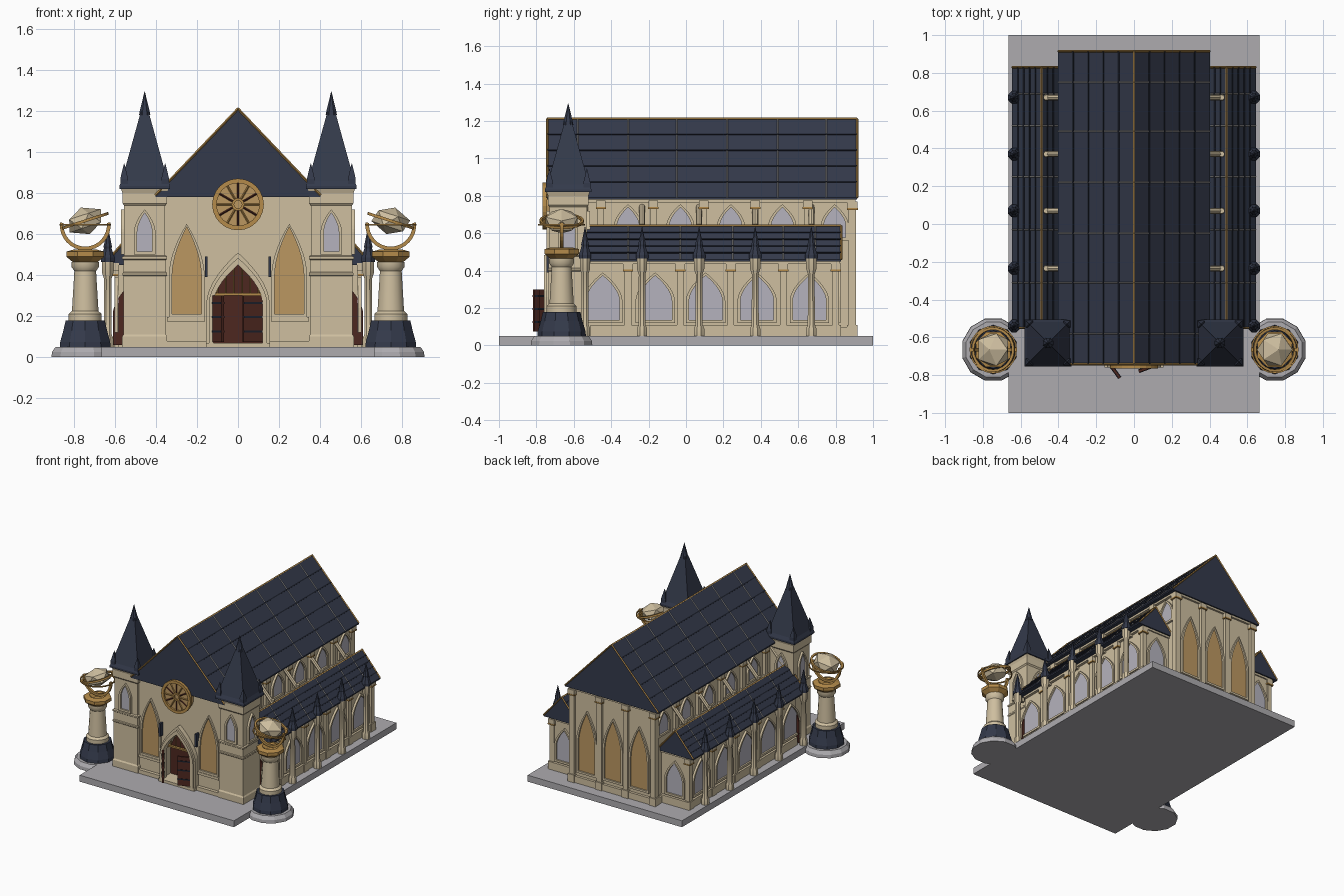
import bpy, bmesh, math
from mathutils import Vector, Matrix

cube = bpy.data.objects.get("Cube")
if cube:
    bpy.data.objects.remove(cube)


def material(name, r, g, b):
    m = bpy.data.materials.new(name)
    m.use_nodes = True
    m.diffuse_color = (r, g, b, 1)
    m.node_tree.nodes["Principled BSDF"].inputs["Base Color"].default_value = (r, g, b, 1)
    return m


STONE = material("cream stone", .62, .52, .35)
SLATE = material("navy slate", .034, .042, .07)
BATTEN = material("dark batten", .012, .015, .025)
PAVING = material("grey paving", .42, .41, .43)
AMBER = material("amber glass", .50, .31, .12)
PALE = material("pale glass", .46, .45, .51)
GOLD = material("gold", .46, .26, .07)
WOOD = material("dark red wood", .075, .02, .014)
SILVER = material("silver", .38, .37, .36)


def finish(name, bm, mat, matrix=None, smooth=False):
    if matrix:
        bm.transform(matrix)
    bmesh.ops.recalc_face_normals(bm, faces=bm.faces)
    mesh = bpy.data.meshes.new(name)
    bm.to_mesh(mesh)
    bm.free()
    mesh.materials.append(mat)
    if smooth:
        for p in mesh.polygons:
            p.use_smooth = True
        mesh.set_sharp_from_angle(angle=math.radians(35))
    ob = bpy.data.objects.new(name, mesh)
    bpy.context.collection.objects.link(ob)
    return ob


def box(name, x, y, z, mat):
    """Box from (min, max) pairs."""
    bm = bmesh.new()
    bmesh.ops.create_cube(bm, size=1)
    mid = [(a + b) / 2 for a, b in (x, y, z)]
    size = [abs(b - a) for a, b in (x, y, z)]
    return finish(name, bm, mat, Matrix.Translation(mid) @ Matrix.Diagonal((*size, 1)))


def prism(name, pts, y0, y1, mat, matrix=None):
    """XZ outline extruded along y."""
    bm = bmesh.new()
    face = bm.faces.new([bm.verts.new((x, y0, z)) for x, z in pts])
    ext = bmesh.ops.extrude_face_region(bm, geom=[face])
    verts = [v for v in ext["geom"] if isinstance(v, bmesh.types.BMVert)]
    bmesh.ops.translate(bm, verts=verts, vec=(0, y1 - y0, 0))
    return finish(name, bm, mat, matrix)


def rod(name, p, q, r, mat, n=4):
    p, q = Vector(p), Vector(q)
    bm = bmesh.new()
    bmesh.ops.create_cone(bm, cap_ends=True, segments=n, radius1=r, radius2=r, depth=(q - p).length)
    turn = (q - p).to_track_quat("Z", "Y").to_matrix().to_4x4()
    return finish(name, bm, mat, Matrix.Translation((p + q) / 2) @ turn, n > 6)


def lathe(name, profile, x, y, mat, n=12, smooth=False):
    """Stacked (radius, z) rings; with n=4 the radius is the half width."""
    bm = bmesh.new()
    k = math.sqrt(2) if n == 4 else 1
    rings = [[bm.verts.new((x + r * k * math.cos(a), y + r * k * math.sin(a), z))
              for a in [math.tau * (i + .5) / n for i in range(n)]] for r, z in profile]
    for a, b in zip(rings, rings[1:]):
        for i in range(n):
            j = (i + 1) % n
            bm.faces.new((a[i], a[j], b[j], b[i]))
    bm.faces.new(rings[0])
    bm.faces.new(rings[-1])
    return finish(name, bm, mat, smooth=smooth)


def hoop(name, R, r, mat, matrix, start=0, sweep=math.tau, n=24):
    """Square-section ring or arc in the local XZ plane."""
    bm = bmesh.new()
    full = sweep > 6.28
    rings = []
    for i in range(n if full else n + 1):
        a = start + sweep * i / n
        rings.append([bm.verts.new(((R + u * r) * math.cos(a), v * r, (R + u * r) * math.sin(a)))
                      for u, v in ((1, 1), (-1, 1), (-1, -1), (1, -1))])
    pairs = list(zip(rings, rings[1:])) + ([(rings[-1], rings[0])] if full else [])
    for a, b in pairs:
        for i in range(4):
            bm.faces.new((a[i], a[(i + 1) % 4], b[(i + 1) % 4], b[i]))
    if not full:
        bm.faces.new(rings[0])
        bm.faces.new(rings[-1])
    return finish(name, bm, mat, matrix)


def arch(w, h, spring, z=0, n=7):
    side = [(w / 2, z)] + [(w / 2 * (1 - (i / n) ** 1.8), z + spring + (h - spring) * i / n) for i in range(n)]
    return side + [(0, z + h)] + [(-x, zz) for x, zz in reversed(side)]


def arch_frame(name, w, h, spring, f, depth, mat, matrix, sill=True):
    outer = arch(w, h, spring)
    inner = arch(w - 2 * f, h - 2 * f, spring - f, f) if sill else arch(w - 2 * f, h - 1.6 * f, spring)
    bm = bmesh.new()
    loops = [[bm.verts.new((x, y, z)) for x, z in pts]
             for pts, y in ((outer, 0), (outer, -depth), (inner, -depth), (inner, 0))]
    n = len(outer)
    for a, b in zip(loops, loops[1:]):
        for i in range(n if sill else n - 1):
            j = (i + 1) % n
            bm.faces.new((a[i], a[j], b[j], b[i]))
    return finish(name, bm, mat, matrix)


def window(name, loc, turn, w, h, spring, glass):
    m = Matrix.Translation(loc) @ Matrix.Rotation(math.radians(turn), 4, "Z")
    prism(name + "_glass", arch(w, h, spring), -.004, .002, glass, m)
    arch_frame(name + "_frame", w + .02, h + .015, spring, .016, .016, STONE, m)


def pilaster(name, x, y, z0, z1, w):
    h = w / 2
    box(name, (x - h, x + h), (y - h, y + h), (z0, z1), STONE)
    for a, b in ((z0, z0 + .06), (z1 - .035, z1)):
        box(name + "_block", (x - h - .008, x + h + .008), (y - h - .008, y + h + .008), (a, b), STONE)
    box(name + "_band", (x - h - .01, x + h + .01), (y - h - .01, y + h + .01), (z1 - .045, z1 - .035), GOLD)


def gable_roof(name, cx, half, z0, z1, y0, y1, rows, lines):
    prism(name, [(cx - half, z0 - .01), (cx - half, z0), (cx, z1), (cx + half, z0), (cx + half, z0 - .01)], y0, y1, SLATE)
    rod(name + "_ridge", (cx, y0, z1), (cx, y1, z1), .006, GOLD)
    for s in (-1, 1):
        eave = cx + s * half
        for i in range(1, rows + 1):
            t = i / (rows + 1)
            x, z = cx + s * half * t, z1 + (z0 - z1) * t
            rod(name + "_batten", (x, y0, z), (x, y1, z), .006, BATTEN)
        for y in lines:
            rod(name + "_seam", (cx, y, z1), (eave, y, z0), .004, SILVER)
        for y in (y0, y1):
            rod(name + "_edge", (cx, y, z1), (eave, y, z0), .006, GOLD)


# Paved ground slab
box("paving_slab", (-.665, .665), (-1, 1), (0, .05), PAVING)

# Nave body and facade with the doorway notch
box("nave_body", (-.355, .355), (-.63, .89), (.05, .79), STONE)
box("nave_plinth", (-.375, .375), (-.6, .91), (.05, .10), STONE)
box("nave_cornice", (-.375, .375), (-.62, .905), (.765, .79), STONE)
door = arch(.27, .42, .2, .05)
prism("facade_wall", [(.36, .05)] + door + [(-.36, .05), (-.36, .79), (.36, .79)], -.71, -.63, STONE)
gable_roof("nave_roof", 0, .402, .79, 1.212, -.742, .915, 4, [.75, .49, .22, -.05, -.31, -.58])

# Doorway: back panel, frames, lintel, bars and open leaves
prism("doorway_panel", arch(.27, .42, .2, .05), -.64, -.632, WOOD)
for grow, depth in ((.05, .035), (.025, .05)):
    arch_frame("door_frame", .26 + grow, .41 + grow, .21, .022, depth, STONE, Matrix.Translation((0, -.71, .05)), False)
box("door_lintel", (-.13, .13), (-.69, -.67), (.30, .312), GOLD)
for x in (-.1, -.06, -.02, .02, .06, .1):
    rod("fanlight_bar", (x, -.68, .31), (x, -.68, .46 - abs(x) * .8), .004, GOLD)
box("door_step", (-.155, .155), (-.76, -.63), (.05, .07), STONE)
for x0, x1, y1 in ((-.13, -.075, -.815), (.13, .025, -.78)):
    a, b = Vector((x0, -.74, 0)), Vector((x1, y1, 0))
    d = b - a
    m = Matrix.Translation(a) @ Matrix.Rotation(math.atan2(d.y, d.x), 4, "Z")
    prism("door_leaf", [(0, .075), (d.length, .075), (d.length, .3), (0, .3)], -.007, .007, WOOD, m)
    for z in (.12, .19, .26):
        prism("door_strap", [(0, z), (d.length, z), (d.length, z + .01), (0, z + .01)], -.01, .01, BATTEN, m)

# Rose window
disc = [(.115 * math.cos(math.tau * i / 24), .745 + .115 * math.sin(math.tau * i / 24)) for i in range(24)]
prism("rose_glass", disc, -.752, -.70, AMBER)
hoop("rose_ring", .115, .011, GOLD, Matrix.Translation((0, -.755, .745)))
hoop("rose_hub", .025, .006, GOLD, Matrix.Translation((0, -.755, .745)), n=12)
for i in range(12):
    c, s = math.cos(math.tau * i / 12), math.sin(math.tau * i / 12)
    rod("rose_spoke", (.025 * c, -.755, .745 + .025 * s), (.11 * c, -.755, .745 + .11 * s), .005, WOOD if i % 2 else GOLD)

# Back wall windows and pilasters
for x in (-.225, 0, .225):
    window("back_window", (x, .89, .13), 180, .155, .48, .24, AMBER)
for x in (-.35, -.113, .113, .35):
    pilaster("back_pilaster", x, .89, .05, .77, .04)

bays = [-.445, -.165, .105, .38, .66]
for s in (-1, 1):
    # Facade window and wall trims
    window("facade_window", (s * .25, -.71, .195), 0, .155, .44, .2, AMBER)
    box("facade_sill", (s * .16, s * .345), (-.73, -.70), (.175, .195), STONE)
    box("facade_plinth", (s * .155, s * .35), (-.735, -.70), (.05, .08), STONE)
    box("banner", (s * .148, s * .162), (-.745, -.71), (.39, .49), SLATE)

    # Front tower
    tx, ty = s * .455, -.63
    lathe("tower_shaft", [(.11, .05), (.11, .10), (.104, .11), (.104, .395), (.108, .40), (.108, .41), (.104, .415),
                          (.104, .475), (.11, .48), (.11, .49), (.1, .495), (.1, .74), (.108, .75), (.108, .80),
                          (.115, .82)], tx, ty, STONE, 4)
    lathe("tower_roof", [(.124, .82), (.124, .835), (.112, .86), (.018, 1.2)], tx, ty, SLATE, 4)
    lathe("tower_spire", [(.03, 1.18), (.026, 1.2), (.001, 1.295)], tx, ty, SLATE, 8)
    for dx in (-.1, .1):
        for dy in (-.1, .1):
            lathe("tower_pinnacle", [(.019, .83), (.019, .87), (.001, .945)], tx + dx, ty + dy, SLATE, 4)
    for turn, dx, dy in ((0, 0, -.1), (s * 90, s * .1, 0), (180, 0, .1)):
        window("tower_window", (tx + dx, ty + dy, .50), turn, .085, .205, .11, PALE)

    # Side aisle
    box("aisle_wall", (s * .34, s * .585), (-.52, .81), (.05, .47), STONE)
    box("aisle_plinth", (s * .34, s * .605), (-.51, .83), (.05, .11), STONE)
    box("aisle_cornice", (s * .34, s * .605), (-.51, .82), (.435, .455), STONE)
    gable_roof("aisle_roof", s * .49, .155, .46, .64, -.55, .83, 4, [.69, .52, .25, -.03, -.31])
    window("aisle_back_window", (s * .475, .81, .12), 180, .15, .26, .12, PALE)
    prism("aisle_front_door", arch(.1, .26, .15, .06), -.528, -.52, WOOD, Matrix.Translation((s * .56, 0, 0)))
    for y in bays:
        window("aisle_window", (s * .585, y, .12), s * 90, .19, .255, .12, PALE)
        window("clerestory_window", (s * .355, y + .135, .56), s * 90, .13, .18, .08, PALE)
        pilaster("clerestory_pilaster", s * .36, y - .01, .5, .775, .035)
    for y in (-.31, -.03, .24, .52, .80):
        pilaster("aisle_pilaster", s * .585, y, .05, .44, .035)

    # Buttress columns, pinnacles and flying buttresses
    for y in (-.54, -.235, .07, .37, .67):
        bx = s * .635
        lathe("buttress_column", [(.03, .05), (.03, .09), (.021, .11), (.019, .38), (.03, .41), (.03, .47)],
              bx, y, STONE, 8, True)
        lathe("buttress_pinnacle", [(.036, .465), (.036, .485), (.02, .53), (.022, .54), (.001, .635)], bx, y, SLATE, 8)
        box("buttress_tie", (s * .58, bx), (y - .012, y + .012), (.42, .46), STONE)
        rod("flying_buttress", (s * .35, y, .745), (s * .475, y, .61), .016, STONE, 8)
        rod("buttress_foot", (s * .465, y, .57), (s * .465, y, .65), .015, STONE, 8)

    # Monument: footing, column, dish and tilted armillary globe
    px, py = s * .745, -.665
    lathe("monument_footing", [(.17, 0), (.168, .025), (.15, .05)], px, py, PAVING)
    lathe("monument_base", [(.13, .05), (.128, .075), (.112, .13), (.1, .18)], px, py, SLATE, 10)
    lathe("monument_column", [(.082, .18), (.082, .21), (.066, .225), (.054, .42), (.068, .44), (.068, .465)],
          px, py, STONE, 16, True)
    lathe("monument_dish", [(.06, .46), (.1, .49), (.1, .515), (.06, .525), (.03, .5)], px, py, GOLD, 8)
    centre = Matrix.Translation((px, py, .645))
    hoop("globe_cradle", .115, .009, GOLD, centre, math.pi * .97, math.pi * 1.06, 16)
    tilt = Matrix.Translation((px, py, .665)) @ Matrix.Rotation(s * math.radians(18), 4, "Y")
    hoop("globe_ring", .112, .007, GOLD, tilt @ Matrix.Rotation(math.pi / 2, 4, "X"))
    hoop("globe_band", .122, .004, GOLD, centre @ Matrix.Rotation(math.pi / 2, 4, "X"))
    bm = bmesh.new()
    bmesh.ops.create_icosphere(bm, subdivisions=1, radius=.1)
    finish("globe_crystal", bm, STONE, tilt @ Matrix.Diagonal((1, 1, .68, 1)))
